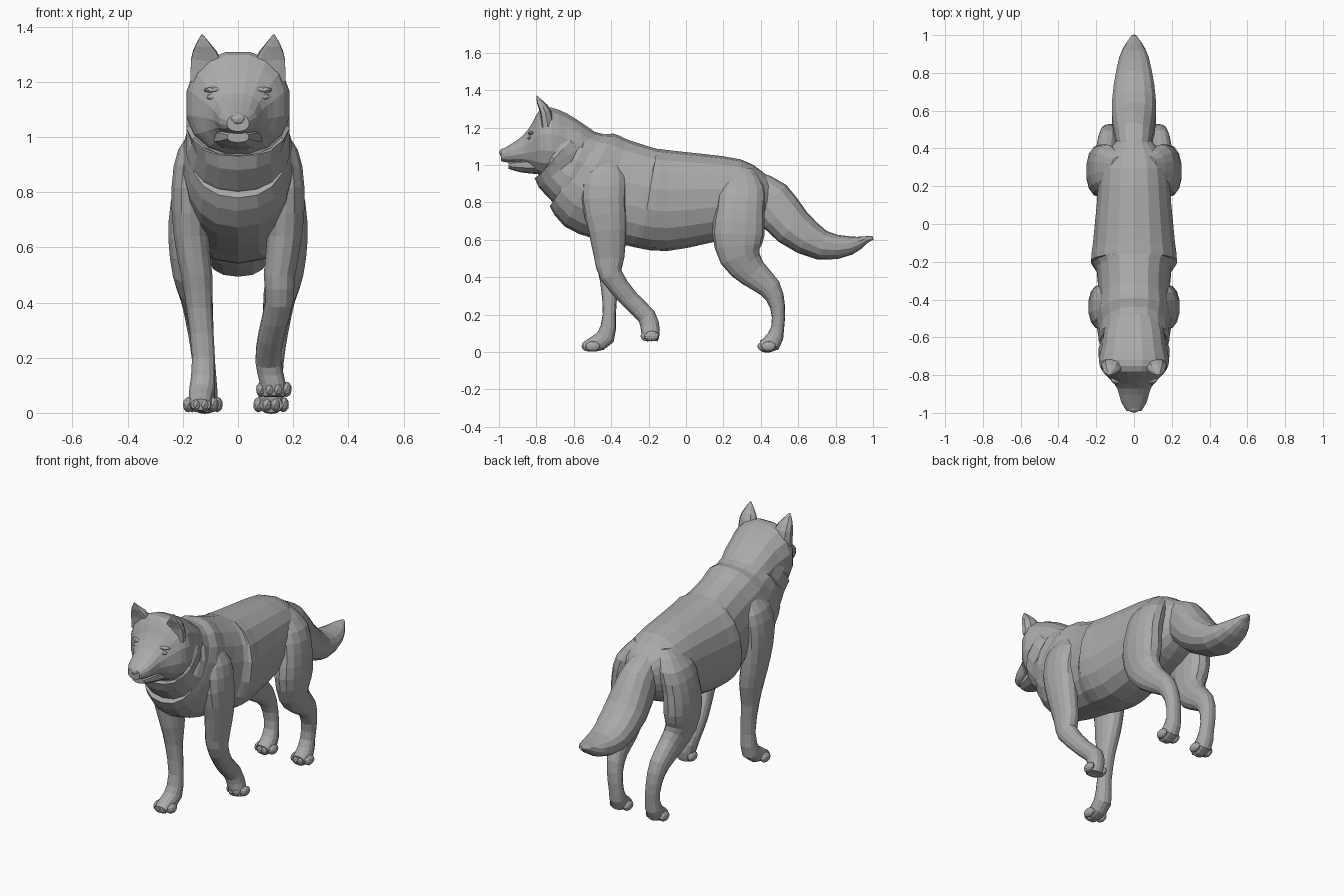
import bpy
import bmesh
from math import sin, cos, pi, copysign
from mathutils import Vector, Matrix

default_cube = bpy.data.objects.get("Cube")
if default_cube:
    bpy.data.objects.remove(default_cube, do_unlink=True)

GREY = (0.4, 0.4, 0.4, 1)
fur = bpy.data.materials.new("grey fur")
fur.use_nodes = True
fur.diffuse_color = GREY
fur.node_tree.nodes["Principled BSDF"].inputs["Base Color"].default_value = GREY


def finish(name, bm):
    """Turn a bmesh into a flat shaded object with the fur material."""
    bmesh.ops.recalc_face_normals(bm, faces=bm.faces)
    mesh = bpy.data.meshes.new(name)
    bm.to_mesh(mesh)
    bm.free()
    mesh.materials.append(fur)
    part = bpy.data.objects.new(name, mesh)
    bpy.context.scene.collection.objects.link(part)
    return part


def midpoint(rings, i):
    """Smooth halfway section between ring i and the next one."""
    before = rings[max(i - 1, 0)]
    after = rings[min(i + 2, len(rings) - 1)]
    return (9 * (rings[i] + rings[i + 1]) - before - after) / 16


def refine(rings):
    """Add one smooth section between each pair; sections without x sit centrally."""
    rings = [Vector((*ring, 0)[:5]) for ring in rings]
    result = []
    for i in range(len(rings) - 1):
        result += [rings[i], midpoint(rings, i)]
    return result + [rings[-1]]


def soften(value, power=0.88):
    """Make a round section slightly boxy."""
    return copysign(abs(value) ** power, value)


def loft(name, rings, sides=14, side=1, upright=False, front_scale=1):
    """Skin sections given as spine y, spine z, half depth, half width and x.
    Sections stand across the spine, or vertical when upright."""
    rings = refine(rings)
    last = len(rings) - 1
    bm = bmesh.new()
    loops = []
    for k, (y, z, depth, width, x) in enumerate(rings):
        heading = rings[min(k + 1, last)].xy - rings[max(k - 1, 0)].xy
        if upright:
            heading = Vector((-1, 0))
        heading.normalize()
        loop = []
        for i in range(sides):
            angle = 2 * pi * (i + 0.5) / sides
            across = soften(cos(angle)) * width
            along = soften(sin(angle)) * depth
            if along < 0:
                along *= front_scale
            loop.append(bm.verts.new((side * (x + across),
                                      y + heading.y * along,
                                      z - heading.x * along)))
        loops.append(loop)
    for lower, upper in zip(loops, loops[1:]):
        for i in range(sides):
            j = (i + 1) % sides
            bm.faces.new((lower[i], lower[j], upper[j], upper[i]))
    bm.faces.new(loops[0])
    bm.faces.new(loops[-1])
    return finish(name, bm)


def leg(name, path, side):
    """Loft a limb whose width follows its depth."""
    rings = [(y, z, depth, 0.03 + 0.35 * depth, x) for y, z, depth, x in path]
    loft(name, rings, side=side)


def blob(name, centre, scale):
    """A small faceted ellipsoid."""
    bm = bmesh.new()
    bmesh.ops.create_icosphere(
        bm, subdivisions=2, radius=1,
        matrix=Matrix.Translation(centre) @ Matrix.Diagonal((*scale, 1)))
    return finish(name, bm)


def toes(name, x, y, z):
    """Four toes in a slight arc, the middle pair leading."""
    for i in range(4):
        offset = (i - 1.5) * 0.03
        blob(f"{name}_toe_{i}", (x + offset, y + abs(offset) * 0.7, z),
             (0.02, 0.04, 0.028))


# Body from rump to chest, with a stepped coat behind the shoulder
loft("torso", [
    (.47, .83, .08, .06),
    (.4, .83, .14, .13),
    (.3, .83, .2, .18),
    (.1, .82, .24, .2),
    (-.1, .81, .27, .22),
    (-.2, .82, .27, .23),
    (-.24, .83, .27, .2),
    (-.4, .87, .28, .19),
    (-.52, .92, .28, .2),
    (-.6, .97, .23, .18),
], sides=18)

# Layered neck fur
loft("neck_ruff", [
    (-.45, .92, .24, .17),
    (-.6, .98, .22, .19),
    (-.64, 1, .19, .17),
    (-.68, 1.06, .17, .19),
    (-.73, 1.08, .14, .16),
], sides=18)

# Head and muzzle
loft("head", [
    (-.46, 1.02, .14, .13),
    (-.56, 1.07, .16, .16),
    (-.64, 1.1, .18, .17),
    (-.72, 1.12, .19, .19),
    (-.78, 1.12, .18, .17),
    (-.82, 1.1, .13, .13),
    (-.87, 1.08, .08, .09),
    (-.94, 1.06, .05, .07),
    (-.99, 1.05, .03, .04),
], sides=16, upright=True)
loft("lower_jaw", [
    (-.78, 1, .05, .1),
    (-.88, 1, .04, .07),
    (-.95, 1, .02, .04),
], sides=10, upright=True)
blob("nose", (0, -.976, 1.065), (.032, .023, .024))

# Bushy tail
loft("tail", [
    (.34, .9, .08, .08),
    (.45, .81, .12, .1),
    (.57, .67, .11, .12),
    (.73, .57, .08, .11),
    (.88, .57, .05, .08),
    (.96, .6, .02, .04),
    (1, .61, .01, .01),
])

# Front legs share a shoulder, then one stands and one is lifted
SHOULDER = [(-.42, 1.05, .05, .1), (-.43, .95, .11, .15), (-.44, .82, .12, .17),
            (-.42, .65, .1, .17), (-.41, .5, .08, .15)]
STANDING = [(-.41, .38, .05, .14), (-.41, .2, .035, .125), (-.43, .08, .05, .13),
            (-.5, .04, .04, .135), (-.55, .03, .02, .135)]
LIFTED = [(-.4, .41, .06, .15), (-.3, .28, .05, .12), (-.21, .19, .05, .11),
          (-.19, .11, .05, .125), (-.19, .06, .04, .13)]
leg("right_front_leg", SHOULDER + STANDING, -1)
toes("right_front", -.135, -.53, .03)
leg("left_front_leg", SHOULDER + LIFTED, 1)
toes("left_front", .13, -.215, .085)

# Hind leg with heavy thigh, hock and paw
HIND = [(.3, .98, .06, .07), (.3, .88, .12, .14), (.29, .76, .13, .17),
        (.28, .63, .14, .175), (.29, .51, .11, .17), (.36, .42, .08, .15),
        (.45, .34, .06, .14), (.49, .24, .04, .13), (.49, .13, .035, .12),
        (.46, .05, .05, .12), (.4, .03, .03, .12)]

# Cupped ear, hollow at the front
EAR = [
    (-.76, 1.2, .06, .06, .115),
    (-.77, 1.28, .05, .055, .117),
    (-.79, 1.33, .03, .03, .125),
    (-.8, 1.37, .004, .004, .13),
]

# Paired parts
for word, side in (("left", 1), ("right", -1)):
    leg(word + "_hind_leg", HIND, side)
    toes(word + "_hind", side * .12, .41, .03)
    loft(word + "_ear", EAR, sides=10, side=side, front_scale=0.2)
    blob(word + "_eye", (side * .085, -.838, 1.145), (.03, .012, .012))
    blob(word + "_brow", (side * .08, -.825, 1.17), (.045, .02, .012))
